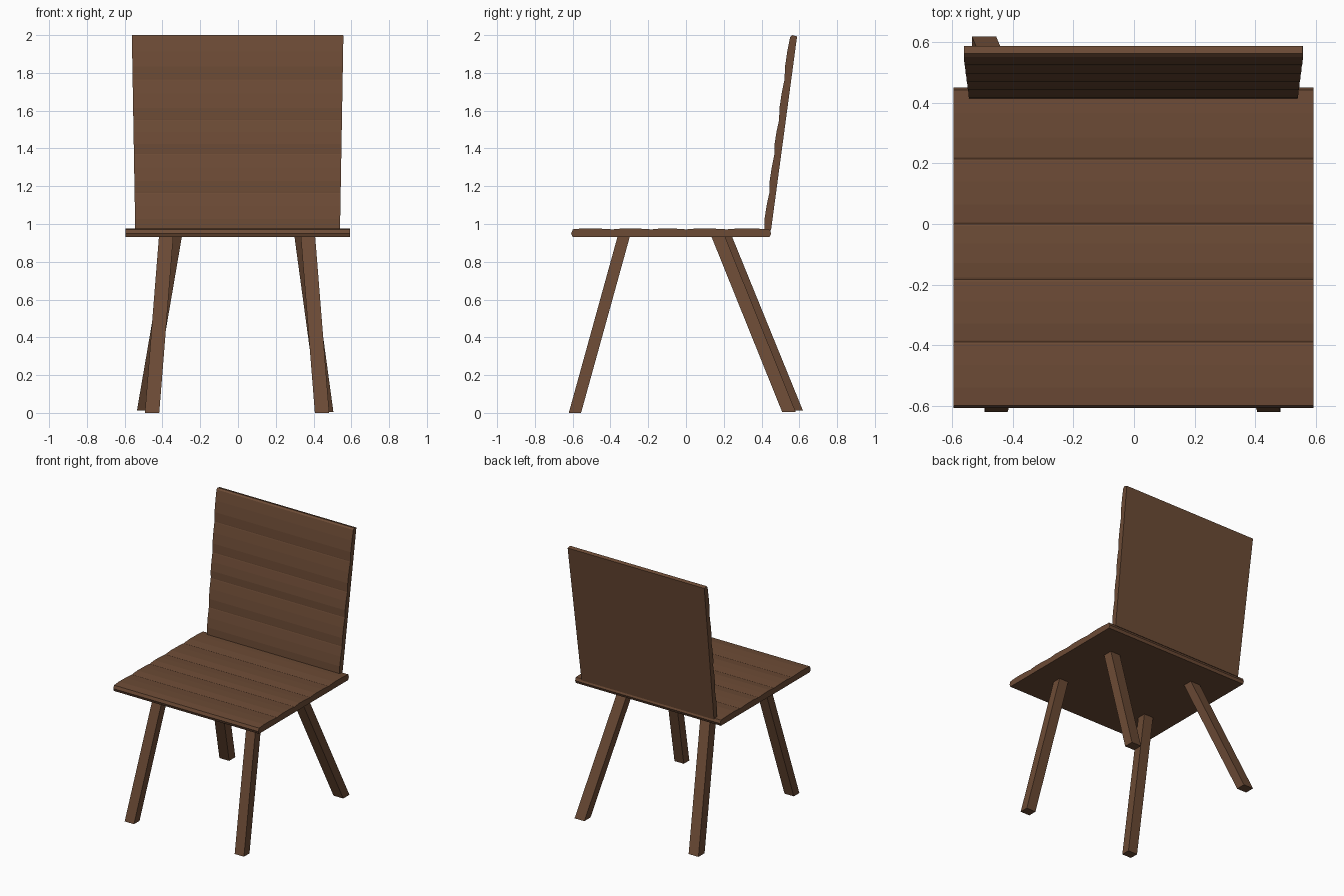
import bpy, bmesh
from mathutils import Vector

if "Cube" in bpy.data.objects:
    bpy.data.objects.remove(bpy.data.objects["Cube"])

wood = bpy.data.materials.new("brown_wood")
wood.diffuse_color = (0.15, 0.07, 0.036, 1)
wood.use_nodes = True
wood.node_tree.nodes["Principled BSDF"].inputs["Base Color"].default_value = wood.diffuse_color


def finish(bm, name):
    bmesh.ops.recalc_face_normals(bm, faces=bm.faces)
    mesh = bpy.data.meshes.new(name)
    bm.to_mesh(mesh)
    bm.free()
    mesh.materials.append(wood)
    obj = bpy.data.objects.new(name, mesh)
    bpy.context.collection.objects.link(obj)
    return obj


def extrude_profile(name, profile):
    """Side outline of (x_left, x_right, y, z) points, spanned across x."""
    bm = bmesh.new()
    left = [bm.verts.new((p[0], p[2], p[3])) for p in profile]
    right = [bm.verts.new((p[1], p[2], p[3])) for p in profile]
    n = len(profile)
    for i in range(n):
        j = (i + 1) % n
        bm.faces.new((left[i], left[j], right[j], right[i]))
    bm.faces.new(left)
    bm.faces.new(right[::-1])
    return finish(bm, name)


def crowned_run(joints, crown, groove):
    """Plank surface along t: a low crown per plank, dipping at each joint."""
    points = []
    for a, b in zip(joints, joints[1:]):
        e = 0.006
        points += [(a + e, 0.0), (a + (b - a) * 0.3, crown),
                   (a + (b - a) * 0.65, crown * 0.8), (b - e, 0.0)]
        if b != joints[-1]:
            points.append((b, -groove))
    return points


# Seat: five crowned planks joined into one slab
XL, XR = -0.595, 0.592
top = crowned_run([-0.605, -0.39, -0.183, 0.0, 0.215, 0.448], 0.005, 0.002)
seat = [(XL, XR, y, 0.972 + h) for y, h in top]
seat += [(XL, XR, 0.451, 0.95), (XL, XR, 0.442, 0.93),
         (XL, XR, -0.600, 0.93), (XL, XR, -0.608, 0.95)]
extrude_profile("seat", seat)

# Backrest: leaning slab of five planks, each slightly wider than the one below
base_front, lean = Vector((0.412, 0.968)), (0.55 - 0.412) / (1.995 - 0.968)
joints = [0.968, 1.165, 1.37, 1.55, 1.765, 1.995]


def half_width(z):
    return 0.542 + 0.018 * (z - 0.968) / 1.03


back = []
for z, h in crowned_run(joints, 0.006, 0.001):
    w = half_width(z)
    back.append((-w - 0.002, w - 0.002, base_front.x + lean * (z - base_front.y) - h + 0.002, z))
back += [(-0.561, 0.557, 0.562, 2.0), (-0.561, 0.557, 0.588, 1.993),
         (-0.544, 0.540, 0.450, 0.966)]
extrude_profile("backrest", back)


# Legs: splayed square bars between a foot rectangle and a rectangle in the seat
def leg(name, foot, head, size=(0.076, 0.07), foot_z=0.0):
    bm = bmesh.new()
    rings = []
    for (x, y), z in ((foot, foot_z), (head, 0.94)):
        rings.append([bm.verts.new((x + sx * size[0] / 2, y + sy * size[1] / 2, z))
                      for sx, sy in ((-1, -1), (1, -1), (1, 1), (-1, 1))])
    a, b = rings
    for i in range(4):
        j = (i + 1) % 4
        bm.faces.new((a[i], a[j], b[j], b[i]))
    bm.faces.new(a[::-1])
    bm.faces.new(b)
    return finish(bm, name)


leg("front_leg_left", (-0.455, -0.588), (-0.38, -0.328), (0.076, 0.065))
leg("front_leg_right", (0.445, -0.588), (0.37, -0.328), (0.076, 0.065))
leg("back_leg_left", (-0.495, 0.583), (-0.336, 0.205), (0.08, 0.072), 0.012)
leg("back_leg_right", (0.465, 0.545), (0.338, 0.168), (0.08, 0.072), 0.005)
